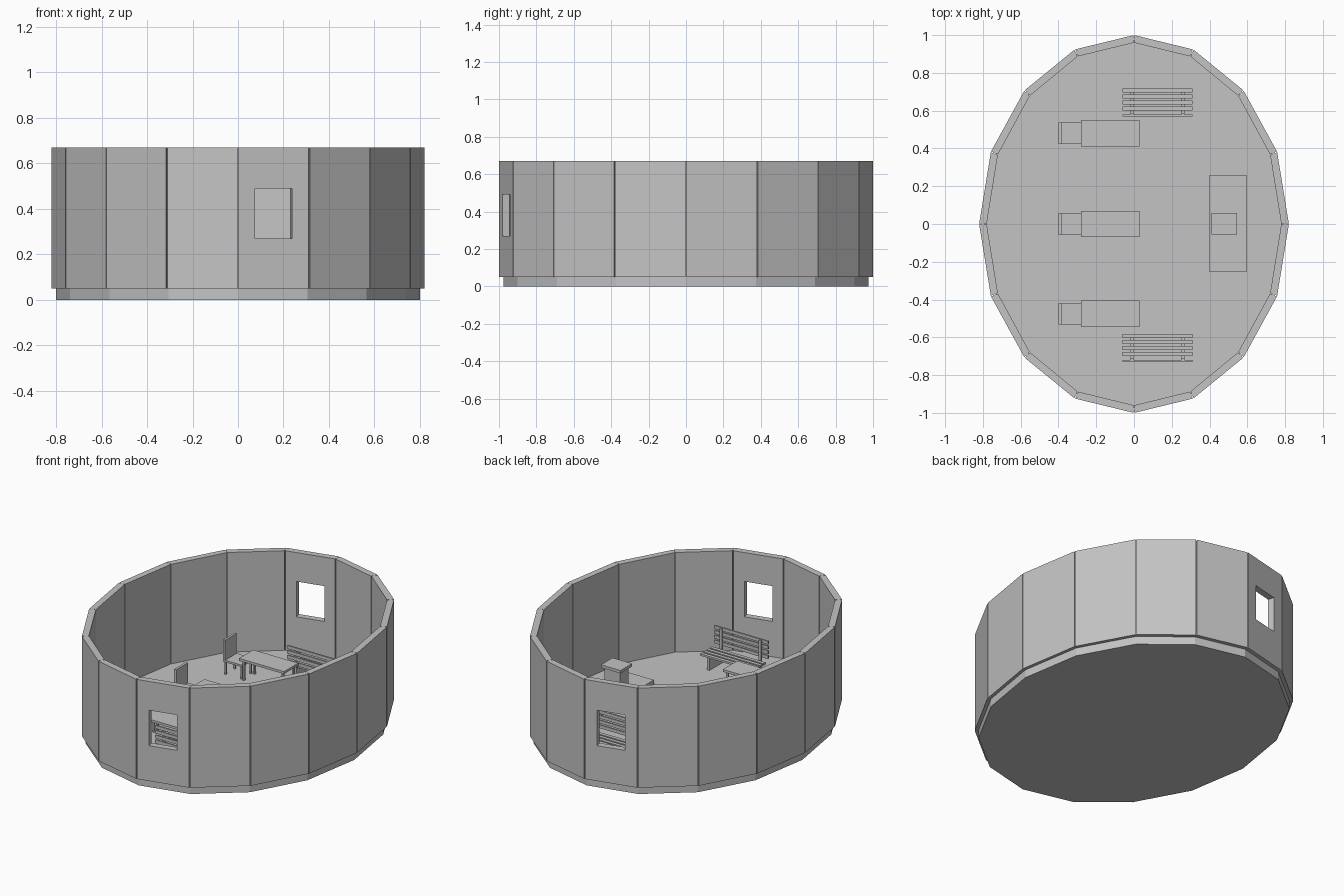
import bpy, bmesh, math
from mathutils import Vector, Matrix

cube = bpy.data.objects.get("Cube")
if cube:
    bpy.data.objects.remove(cube, do_unlink=True)

grey = bpy.data.materials.new("plain_grey")
grey.use_nodes = True
grey.diffuse_color = (0.55, 0.55, 0.55, 1)
grey.node_tree.nodes["Principled BSDF"].inputs["Base Color"].default_value = (0.55, 0.55, 0.55, 1)

SIDES = 16
FLOOR = 0.05
TOP = 0.67


def finish(name, bm):
    bmesh.ops.recalc_face_normals(bm, faces=bm.faces)
    mesh = bpy.data.meshes.new(name)
    bm.to_mesh(mesh)
    bm.free()
    mesh.materials.append(grey)
    obj = bpy.data.objects.new(name, mesh)
    bpy.context.collection.objects.link(obj)
    return obj


def box(bm, x0, x1, y0, y1, z0, z1):
    size = Vector((x1 - x0, y1 - y0, z1 - z0))
    mid = Vector((x0 + x1, y0 + y1, z0 + z1)) / 2
    bmesh.ops.create_cube(bm, size=1, matrix=Matrix.Translation(mid) @ Matrix.Diagonal(size).to_4x4())


def oval(rx, ry):
    return [Vector((rx * math.cos(math.tau * i / SIDES), ry * math.sin(math.tau * i / SIDES), 0))
            for i in range(SIDES)]


def grooved(points, depth, half=0.003):
    """Outline with a narrow square groove at each corner; positive depth cuts inward."""
    out = []
    for i, p in enumerate(points):
        before = (points[i - 1] - p).normalized() * half
        after = (points[(i + 1) % SIDES] - p).normalized() * half
        cut = -p.normalized() * depth
        out += [p + before, p + before + cut, p + after + cut, p + after]
    return out


# Floor slab
bm = bmesh.new()
slab = bm.faces.new([bm.verts.new(p) for p in oval(0.80, 0.975)])
up = bmesh.ops.extrude_face_region(bm, geom=[slab])["geom"]
bmesh.ops.translate(bm, vec=(0, 0, FLOOR), verts=[v for v in up if isinstance(v, bmesh.types.BMVert)])
finish("floor_slab", bm)

# Panelled wall ring with grooved joints
bm = bmesh.new()
outer = grooved(oval(0.82, 1.0), 0.012)
inner = grooved(oval(0.78, 0.96), -0.012)
loops = [[bm.verts.new(p + Vector((0, 0, z))) for p in ring]
         for ring, z in ((outer, FLOOR), (outer, TOP), (inner, TOP), (inner, FLOOR))]
for a, b in zip(loops, loops[1:] + loops[:1]):
    for i in range(len(a)):
        j = (i + 1) % len(a)
        bm.faces.new((a[i], a[j], b[j], b[i]))
wall = finish("panel_wall", bm)

# Window openings in one front and one back panel
a, b = Vector((0, -1, 0)), oval(0.82, 1.0)[13]
turn = math.atan2(b.y - a.y, b.x - a.x)
bm = bmesh.new()
for spin in (0, math.pi):
    place = (Matrix.Rotation(spin, 4, "Z") @ Matrix.Translation((a + b) / 2 + Vector((0, 0, 0.38)))
             @ Matrix.Rotation(turn, 4, "Z") @ Matrix.Diagonal((0.168, 0.2, 0.22, 1)))
    bmesh.ops.create_cube(bm, size=1, matrix=place)
cutter = finish("window_cutter", bm)
cutter.hide_render = True
mod = wall.modifiers.new("windows", "BOOLEAN")
mod.operation = "DIFFERENCE"
mod.solver = "EXACT"
mod.object = cutter
bpy.context.view_layer.objects.active = wall
bpy.ops.object.modifier_apply(modifier=mod.name)
bpy.data.objects.remove(cutter, do_unlink=True)


def legs(bm, x0, x1, y0, y1, z, t=0.012):
    for x in (x0, x1 - t):
        for y in (y0, y1 - t):
            box(bm, x, x + t, y, y + t, FLOOR, z)


# Tables, each with a chair
for label, y in (("back", 0.48), ("middle", 0.0), ("front", -0.475)):
    bm = bmesh.new()
    box(bm, -0.28, 0.03, y - 0.07, y + 0.07, 0.172, 0.187)
    legs(bm, -0.265, 0.015, y - 0.058, y + 0.058, 0.172)
    finish(label + "_table", bm)

    bm = bmesh.new()
    box(bm, -0.40, -0.27, y - 0.057, y + 0.057, 0.13, 0.142)
    box(bm, -0.40, -0.385, y - 0.057, y + 0.057, 0.142, 0.266)
    legs(bm, -0.395, -0.275, y - 0.05, y + 0.05, 0.13, 0.01)
    finish(label + "_chair", bm)

# Slatted benches
for label, y in (("back", 0.57), ("front", -0.73)):
    bm = bmesh.new()
    for k in range(4):
        s = y + 0.03 + k * 0.032
        box(bm, -0.06, 0.31, s, s + 0.022, 0.13, 0.142)
        z = 0.155 + k * 0.03
        box(bm, -0.06, 0.31, y, y + 0.01, z, z + 0.02)
    for x in (-0.01, 0.26):
        box(bm, x - 0.008, x + 0.008, y + 0.008, y + 0.14, FLOOR, 0.13)
        box(bm, x - 0.008, x + 0.008, y + 0.008, y + 0.018, 0.13, 0.26)
    finish(label + "_bench", bm)

# Raised platform with a lectern
bm = bmesh.new()
box(bm, 0.40, 0.595, -0.255, 0.26, FLOOR, 0.08)
finish("platform", bm)
bm = bmesh.new()
box(bm, 0.425, 0.53, -0.042, 0.044, 0.08, 0.237)
box(bm, 0.41, 0.545, -0.056, 0.058, 0.237, 0.255)
finish("lectern", bm)
